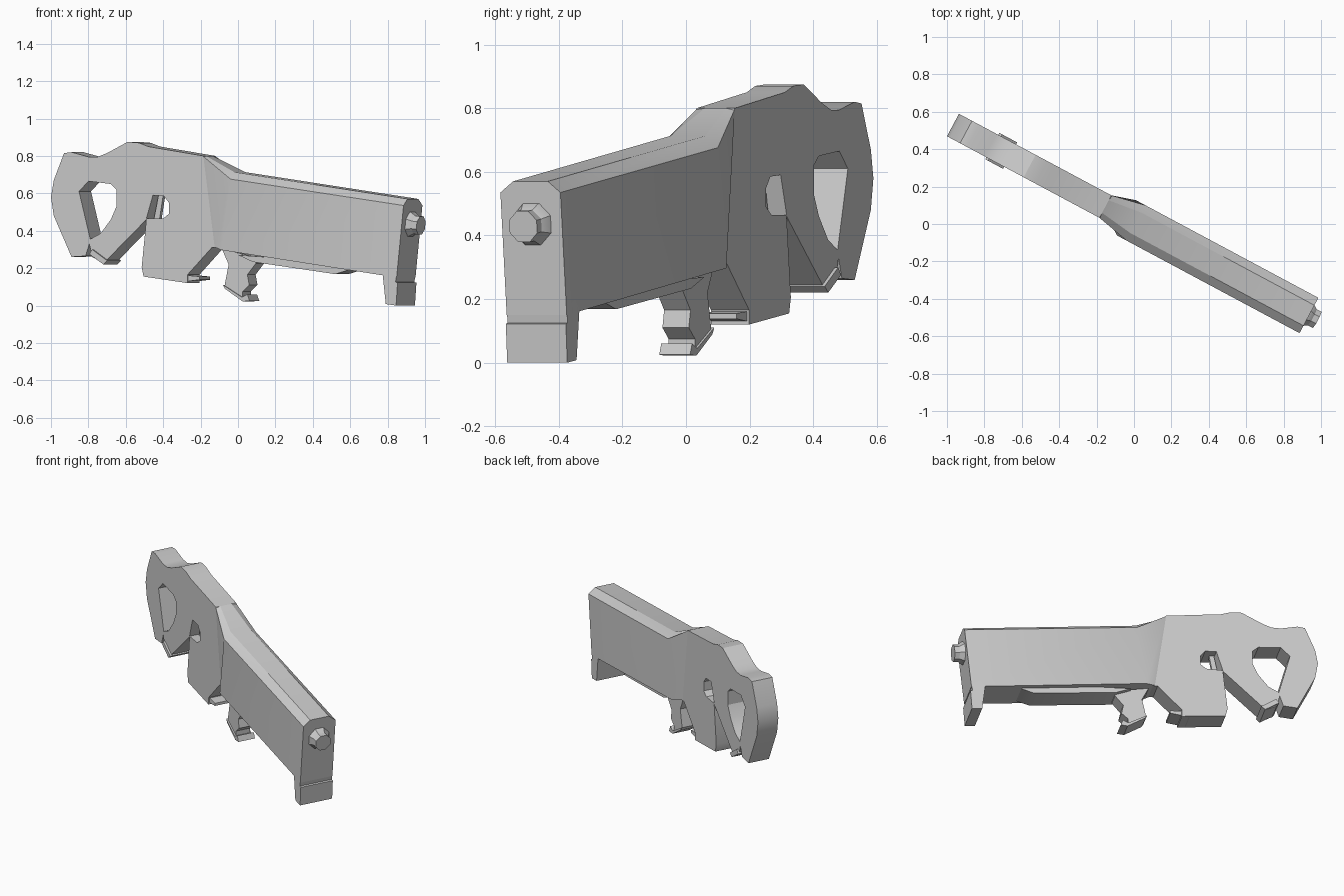
import bpy, bmesh, math
from mathutils import Matrix, Vector

cube = bpy.data.objects.get("Cube")
if cube:
    bpy.data.objects.remove(cube, do_unlink=True)

YAW = math.atan(0.535)          # the whole rifle is turned to its left
CO, SI = math.cos(YAW), math.sin(YAW)
MID = 0.01                      # offset of the centre plane
PLACE = Matrix.Rotation(-YAW, 4, 'Z') @ Matrix.Translation((0, MID, 0))

grey = bpy.data.materials.new("light grey")
grey.use_nodes = True
grey.diffuse_color = (0.6, 0.6, 0.6, 1)
grey.node_tree.nodes["Principled BSDF"].inputs["Base Color"].default_value = (0.6, 0.6, 0.6, 1)


def along(x, half):
    """Length position of a point at front-elevation x on the near side face."""
    return (x - (MID - half) * SI) / CO


def finish(name, mesh):
    obj = bpy.data.objects.new(name, mesh)
    bpy.context.collection.objects.link(obj)
    mesh.materials.clear()
    mesh.materials.append(grey)
    bpy.ops.object.select_all(action='DESELECT')
    obj.select_set(True)
    bpy.context.view_layer.objects.active = obj
    bpy.ops.object.shade_smooth_by_angle(angle=math.radians(25))
    return obj


def slab(name, half, *loops):
    """Side profile, with optional holes, extruded across the thickness."""
    curve = bpy.data.curves.new(name, 'CURVE')
    curve.dimensions = '2D'
    curve.fill_mode = 'BOTH'
    curve.extrude = half
    for loop in loops:
        sp = curve.splines.new('POLY')
        sp.points.add(len(loop) - 1)
        for p, (x, z) in zip(sp.points, loop):
            p.co = (along(x, half), z, 0, 1)
        sp.use_cyclic_u = True
    tmp = bpy.data.objects.new(name + "_curve", curve)
    bpy.context.collection.objects.link(tmp)
    dg = bpy.context.evaluated_depsgraph_get()
    mesh = bpy.data.meshes.new_from_object(tmp.evaluated_get(dg))
    bpy.data.objects.remove(tmp, do_unlink=True)
    mesh.transform(PLACE @ Matrix.Rotation(math.pi / 2, 4, 'X'))
    bm = bmesh.new()
    bm.from_mesh(mesh)
    bmesh.ops.remove_doubles(bm, verts=bm.verts, dist=1e-5)
    bmesh.ops.recalc_face_normals(bm, faces=bm.faces)
    bm.to_mesh(mesh)
    bm.free()
    return finish(name, mesh)


def loft(name, rings):
    bm = bmesh.new()
    rows = [[bm.verts.new(p) for p in ring] for ring in rings]
    n = len(rows[0])
    for a, b in zip(rows, rows[1:]):
        for i in range(n):
            j = (i + 1) % n
            bm.faces.new((a[i], a[j], b[j], b[i]))
    bm.faces.new(rows[0])
    bm.faces.new(rows[-1])
    bmesh.ops.recalc_face_normals(bm, faces=bm.faces)
    bm.transform(PLACE)
    mesh = bpy.data.meshes.new(name)
    bm.to_mesh(mesh)
    bm.free()
    return finish(name, mesh)


# Thin rear body: stock, thumb hole, diagonal grip, trigger hole, lower block
outline = [(-0.93, 0.815), (-0.89, 0.82), (-0.80, 0.795), (-0.75, 0.795), (-0.70, 0.815),
           (-0.59, 0.875), (-0.53, 0.87), (-0.48, 0.85), (-0.185, 0.80), (-0.15, 0.75),
           (-0.09, 0.31), (-0.14, 0.31), (-0.27, 0.165), (-0.27, 0.12), (-0.505, 0.155),
           (-0.515, 0.205), (-0.49, 0.46), (-0.72, 0.225), (-0.78, 0.26), (-0.795, 0.33),
           (-0.815, 0.265), (-0.89, 0.26), (-0.985, 0.48), (-1.0, 0.58), (-0.985, 0.67)]
thumb_hole = [(-0.85, 0.61), (-0.80, 0.665), (-0.68, 0.65), (-0.65, 0.62), (-0.65, 0.53),
              (-0.68, 0.46), (-0.735, 0.385), (-0.79, 0.355)]
trigger_hole = [(-0.49, 0.465), (-0.455, 0.59), (-0.395, 0.585), (-0.37, 0.55),
                (-0.37, 0.49), (-0.40, 0.465)]
slab("stock_body", 0.068, outline, thumb_hole, trigger_hole)
slab("trigger", 0.012, [(-0.45, 0.46), (-0.42, 0.46), (-0.40, 0.59), (-0.425, 0.59)])
slab("grip_foot", 0.08, [(-0.795, 0.275), (-0.72, 0.22), (-0.70, 0.24), (-0.78, 0.30)])
slab("block_ledge", 0.06, [(-0.31, 0.165), (-0.205, 0.155), (-0.205, 0.138), (-0.31, 0.125)])

# Thick front body, flaring out of the stock: rear, shoulder and muzzle sections
# half width, chamfer, chamfer rise, side top (x, z), side bottom (x, z)
rings = []
for h, c, rise, top, bot in ((0.068, 0.03, 0.003, (-0.185, 0.797), (-0.125, 0.313)),
                             (0.107, 0.045, 0.037, (-0.04, 0.676), (-0.09, 0.297)),
                             (0.107, 0.045, 0.035, (0.885, 0.535), (0.848, 0.15))):
    st, sb = along(top[0], h), along(bot[0], h)
    rings.append([(sb, -h, bot[1]), (st, -h, top[1]), (st, -h + c, top[1] + rise),
                  (st, h - c, top[1] + rise), (st, h, top[1]), (sb, h, bot[1])])
loft("front_body", rings)

# Front leg with its stepped foot
slab("front_leg", 0.107, [(0.773, 0.17), (0.79, 0.008), (0.845, 0.0), (0.853, 0.122),
                          (0.842, 0.125), (0.848, 0.165), (0.80, 0.20)])

# Rail under the front body
slab("under_rail", 0.075, [(0.0, 0.27), (0.08, 0.233), (0.52, 0.168), (0.59, 0.19),
                           (0.55, 0.23)])

# Wavy fore grip
slab("fore_grip", 0.047, [(-0.085, 0.30), (-0.05, 0.22), (-0.072, 0.105), (0.024, 0.03),
                          (0.024, 0.075), (0.06, 0.11), (0.05, 0.165), (0.095, 0.225),
                          (0.095, 0.26)])
slab("fore_grip_base", 0.055, [(-0.08, 0.11), (-0.07, 0.09), (0.025, 0.022),
                               (0.062, 0.025), (0.05, 0.06), (0.02, 0.045)])

# Muzzle: squarish flared base narrowing to a short octagonal barrel end
axis = Vector((math.cos(0.12), 0, -math.sin(0.12)))
up = Vector((math.sin(0.12), 0, math.cos(0.12)))
side = Vector((0, 1, 0))
centre = Vector((along(0.875, 0.107), 0, 0.435))
muzzle = []
for d, r in ((-0.02, 0.075), (0.005, 0.07), (0.03, 0.053), (0.06, 0.053)):
    ring = []
    for k in range(8):
        a = math.radians(22.5 + 45 * k)
        ring.append(centre + axis * d + side * (r * math.cos(a)) + up * (r * math.sin(a)))
    muzzle.append(ring)
loft("muzzle", muzzle)
